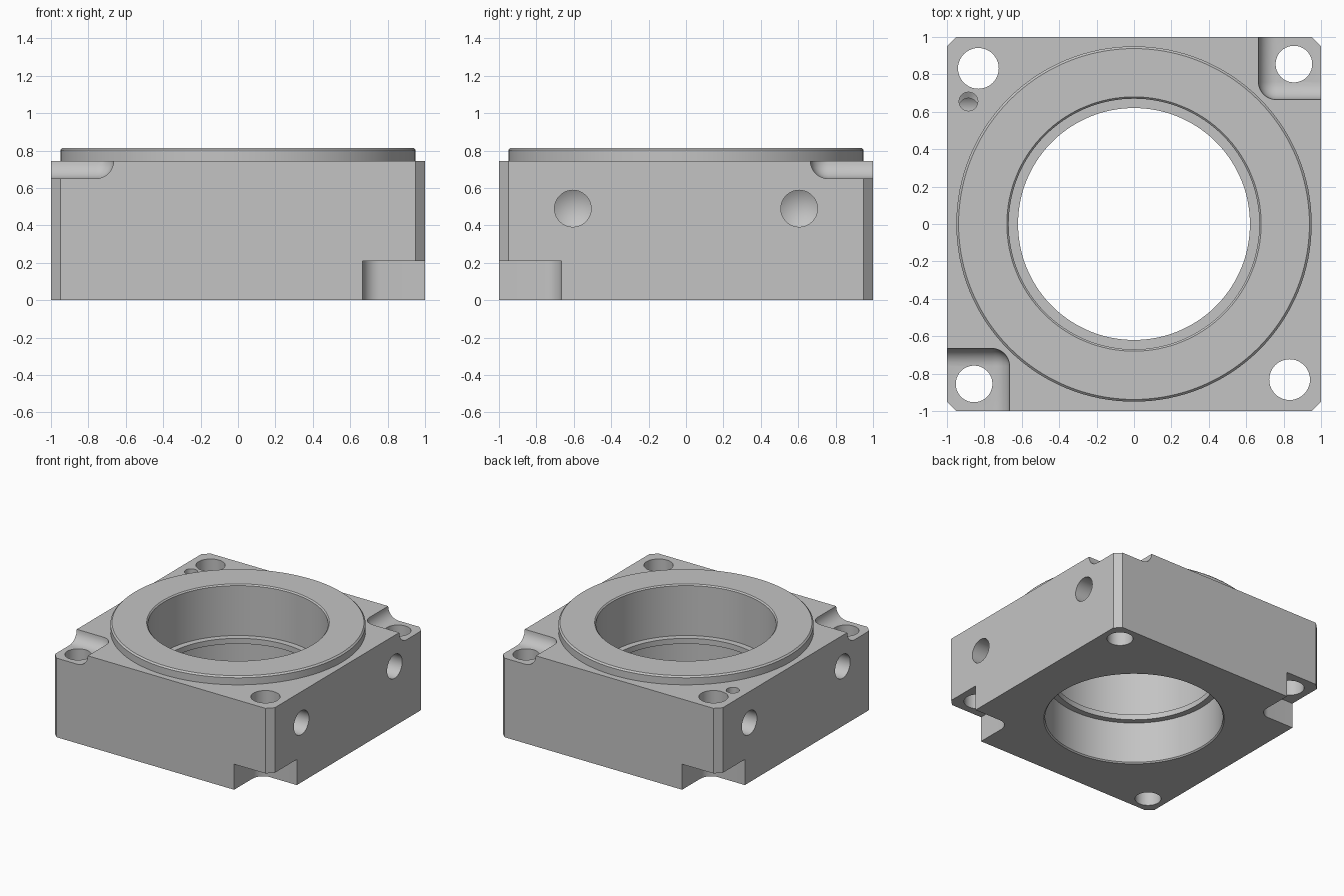
import bpy, bmesh, math
from mathutils import Matrix, Vector

if "Cube" in bpy.data.objects:
    bpy.data.objects.remove(bpy.data.objects["Cube"])

TOP = 0.745        # top of the square block
COLLAR = 0.815     # top of the round collar

metal = bpy.data.materials.new("grey_metal")
metal.diffuse_color = (0.55, 0.55, 0.55, 1)
metal.use_nodes = True
metal.node_tree.nodes["Principled BSDF"].inputs["Base Color"].default_value = metal.diffuse_color


def to_object(name, bm):
    bmesh.ops.recalc_face_normals(bm, faces=bm.faces[:])
    mesh = bpy.data.meshes.new(name)
    bm.to_mesh(mesh)
    bm.free()
    mesh.materials.append(metal)
    obj = bpy.data.objects.new(name, mesh)
    bpy.context.collection.objects.link(obj)
    return obj


def lathe(name, profile, steps, matrix=Matrix()):
    """Solid of revolution about z; the profile starts and ends on the axis."""
    bm = bmesh.new()
    verts = [bm.verts.new((r, 0, z)) for r, z in profile]
    edges = [bm.edges.new(pair) for pair in zip(verts, verts[1:])]
    bmesh.ops.spin(bm, geom=verts + edges, cent=(0, 0, 0), axis=(0, 0, 1),
                   angle=math.tau, steps=steps)
    bmesh.ops.remove_doubles(bm, verts=bm.verts[:], dist=1e-5)
    bmesh.ops.transform(bm, matrix=matrix, verts=bm.verts[:])
    return to_object(name, bm)


def rounded_box(name, centre, size, radius, vertical_only):
    bm = bmesh.new()
    bmesh.ops.create_cube(bm, size=1)
    bmesh.ops.scale(bm, vec=size, verts=bm.verts[:])
    bmesh.ops.translate(bm, vec=centre, verts=bm.verts[:])
    edges = [e for e in bm.edges if not vertical_only
             or abs(e.verts[0].co.z - e.verts[1].co.z) > 0.01]
    bmesh.ops.bevel(bm, geom=edges, offset=radius, segments=8,
                    profile=0.5, affect='EDGES')
    return to_object(name, bm)


def combine(target, tool, operation):
    mod = target.modifiers.new(tool.name, 'BOOLEAN')
    mod.operation = operation
    mod.solver = 'EXACT'
    mod.object = tool
    bpy.context.view_layer.objects.active = target
    bpy.ops.object.modifier_apply(modifier=mod.name)
    bpy.data.objects.remove(tool, do_unlink=True)


# Square block with chamfered upright corners
c = 0.95
outline = [(-c, -1), (c, -1), (1, -c), (1, c), (c, 1), (-c, 1), (-1, c), (-1, -c)]
bm = bmesh.new()
base = bm.faces.new([bm.verts.new((x, y, 0)) for x, y in outline])
up = bmesh.ops.extrude_face_region(bm, geom=[base])
bmesh.ops.translate(bm, vec=(0, 0, TOP),
                    verts=[v for v in up["geom"] if isinstance(v, bmesh.types.BMVert)])
housing = to_object("bearing_housing", bm)

# Raised collar with a softened rim
combine(housing, lathe("collar", [(0, 0.5), (0.95, 0.5), (0.95, COLLAR - 0.012),
                                  (0.938, COLLAR), (0, COLLAR)], 128), 'UNION')

# Stepped bore with an inner lip and chamfered mouths
combine(housing, lathe("bore", [
    (0, -0.01), (0.69, -0.01), (0.67, 0.01), (0.67, 0.35), (0.62, 0.35),
    (0.62, 0.395), (0.67, 0.395), (0.67, COLLAR - 0.01),
    (0.69, COLLAR + 0.01), (0, COLLAR + 0.01)], 128), 'DIFFERENCE')

for s in (1, -1):
    # Coved pocket in the top corner
    combine(housing, rounded_box("top_pocket", (s * 0.99, s * 0.99, 0.9),
                                 (0.65, 0.65, 0.5), 0.095, False), 'DIFFERENCE')
    # Flat notch under the other corner
    combine(housing, rounded_box("bottom_notch", (s * 0.99, -s * 0.99, -0.04),
                                 (0.65, 0.65, 0.5), 0.095, True), 'DIFFERENCE')
    # Through holes at the corners
    for x, y, r in ((s * 0.855, s * 0.855, 0.098), (s * 0.832, -s * 0.832, 0.109)):
        combine(housing, lathe("bolt_hole", [(0, -0.2), (r, -0.2), (r, 1), (0, 1)], 40,
                               Matrix.Translation((x, y, 0))), 'DIFFERENCE')
    # Drilled blind holes in both side faces
    for y in (-0.605, 0.605):
        turn = Matrix.Rotation(s * math.pi / 2, 4, 'Y')
        combine(housing, lathe("side_hole", [(0, 0.64), (0.098, 0.70), (0.098, 1.1), (0, 1.1)],
                               40, Matrix.Translation((0, y, 0.49)) @ turn), 'DIFFERENCE')

# Small drilled locating hole
combine(housing, lathe("pin_hole", [(0, 0.55), (0.05, 0.58), (0.05, 0.9), (0, 0.9)], 32,
                       Matrix.Translation((-0.885, 0.655, 0))), 'DIFFERENCE')

# Smooth the round walls, keep machined edges sharp
bpy.ops.object.select_all(action='DESELECT')
housing.select_set(True)
bpy.context.view_layer.objects.active = housing
bpy.ops.object.shade_smooth_by_angle(angle=math.radians(25))
